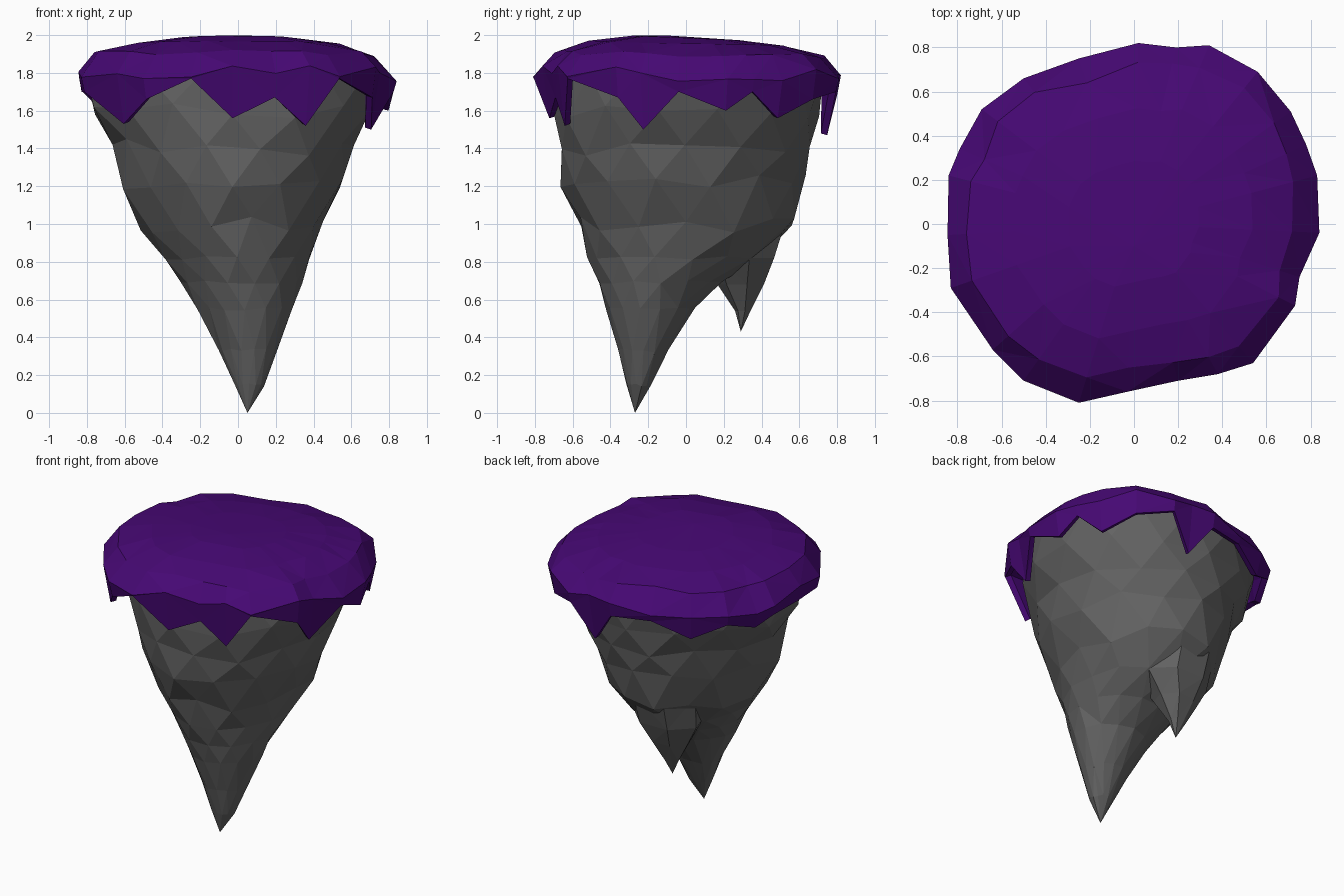
import bpy, bmesh, math, random

if "Cube" in bpy.data.objects:
    bpy.data.objects.remove(bpy.data.objects["Cube"])

random.seed(7)
GREY = (0.125, 0.125, 0.125, 1)
PURPLE = (0.062, 0.0025, 0.175, 1)


def loft(name, rings, start, color, end=None):
    """Skin equal-length rings of points, with optional end point, as flat triangles."""
    bm = bmesh.new()
    loops = [[bm.verts.new(p) for p in ring] for ring in rings]
    n = len(loops[0])
    for a, b in zip(loops, loops[1:]):
        for i in range(n):
            bm.faces.new((a[i], a[(i + 1) % n], b[(i + 1) % n], b[i]))
    for point, ring in ((start, loops[0]), (end, loops[-1])):
        if point:
            tip = bm.verts.new(point)
            for i in range(n):
                bm.faces.new((tip, ring[i], ring[(i + 1) % n]))
    bmesh.ops.triangulate(bm, faces=bm.faces[:], quad_method='SHORT_EDGE')
    bmesh.ops.recalc_face_normals(bm, faces=bm.faces[:])
    mesh = bpy.data.meshes.new(name)
    bm.to_mesh(mesh)
    bm.free()
    obj = bpy.data.objects.new(name, mesh)
    bpy.context.collection.objects.link(obj)
    mat = bpy.data.materials.new(name + "_color")
    mat.diffuse_color = color
    mat.use_nodes = True
    mat.node_tree.nodes["Principled BSDF"].inputs["Base Color"].default_value = mat.diffuse_color
    mesh.materials.append(mat)
    return obj


def rock_ring(z, x0, x1, y0, y1, n, turn=0.0, jitter=0.0, z_jitter=0.0):
    """Rough elliptical ring fitted to the given extents, leaner on the left corners."""
    pts = []
    for i in range(n):
        a = 2 * math.pi * (i + turn) / n
        k = 1.02 + random.uniform(-jitter, jitter)
        if math.cos(a) < 0:
            k -= 0.06 * math.sin(2 * a) ** 2
        pts.append(((x0 + x1) / 2 + (x1 - x0) / 2 * k * math.cos(a),
                    (y0 + y1) / 2 + (y1 - y0) / 2 * k * math.sin(a),
                    z + random.uniform(-z_jitter, z_jitter)))
    return pts


# Main rock: tapering body ending in the long front spike
levels = [
    (1.80, -0.80, 0.75, -0.66, 0.74),
    (1.60, -0.77, 0.71, -0.68, 0.70),
    (1.40, -0.66, 0.61, -0.67, 0.655),
    (1.22, -0.61, 0.55, -0.65, 0.62),
    (1.00, -0.51, 0.44, -0.57, 0.57),
    (0.82, -0.39, 0.38, -0.51, 0.38),
    (0.69, -0.30, 0.335, -0.46, 0.19),
    (0.55, -0.215, 0.285, -0.42, 0.04),
    (0.33, -0.10, 0.205, -0.36, -0.09),
    (0.15, -0.02, 0.138, -0.315, -0.185),
]
rings = [rock_ring(*lv, 14, turn=(i % 2) * 0.5, jitter=0.015, z_jitter=0.05 if 0.9 < lv[0] < 1.7 else 0.01)
         for i, lv in enumerate(levels)]
rock = loft("rock_body", rings, (0, 0, 1.82), GREY, end=(0.05, -0.27, 0.0))

# Small spike continuing the back slope downward, merged into the rock
spike_levels = [(1.06, -0.34, 0.18, 0.10, 0.56), (0.82, -0.32, 0.17, 0.10, 0.485),
                (0.68, -0.24, 0.05, 0.17, 0.42), (0.54, -0.16, -0.04, 0.26, 0.345)]
spike = loft("back_spike", [rock_ring(*s, 7, turn=0.25, jitter=0.02) for s in spike_levels],
             (-0.1, 0.3, 1.1), GREY, end=(-0.1, 0.29, 0.43))
union = rock.modifiers.new("merge_spike", 'BOOLEAN')
union.operation = 'UNION'
union.solver = 'EXACT'
union.object = spike
bpy.context.view_layer.objects.active = rock
bpy.ops.object.modifier_apply(modifier=union.name)
bpy.data.objects.remove(spike)

# Purple cap: outline columns as (rim x, rim y, height of the hanging edge)
columns = [
    (0.84, -0.04, 1.70), (0.83, 0.22, 1.60), (0.78, 0.36, 1.70), (0.71, 0.51, 1.56),
    (0.56, 0.69, 1.66), (0.34, 0.81, 1.70), (0.19, 0.80, 1.47), (0.02, 0.82, 1.69),
    (-0.25, 0.75, 1.70), (-0.50, 0.66, 1.60), (-0.69, 0.52, 1.70), (-0.79, 0.34, 1.64),
    (-0.84, 0.22, 1.70), (-0.845, -0.05, 1.70), (-0.83, -0.29, 1.70), (-0.64, -0.57, 1.53),
    (-0.50, -0.71, 1.66), (-0.25, -0.81, 1.77), (-0.03, -0.76, 1.56), (0.20, -0.71, 1.67),
    (0.38, -0.68, 1.52), (0.54, -0.63, 1.77), (0.73, -0.37, 1.67), (0.75, -0.24, 1.50),
]


def cap_ring(scale, z, jitter=0.0, spread=0.0):
    pts = []
    for x, y, _ in columns:
        k = scale + random.uniform(-spread, spread)
        pts.append((x * k, y * k, z + random.uniform(-jitter, jitter) - 0.015 * y))
    return pts


drip, lip, inside = [], [], []
for x, y, z in columns:
    k = 1 - 0.2 * max(0, 1.8 - z)
    drip.append((x * k, y * k, z))
    lip.append((x * k * 0.955, y * k * 0.955, z + 0.01))
    inside.append((x * 0.90, y * 0.90, 1.79))
cap = [cap_ring(0.35, 1.985), cap_ring(0.64, 1.955, 0.003), cap_ring(0.88, 1.90, 0.015, 0.03),
       cap_ring(1.0, 1.79, 0.04), drip, lip, inside]
loft("purple_cap", cap, (0.0, -0.1, 1.998), PURPLE)
